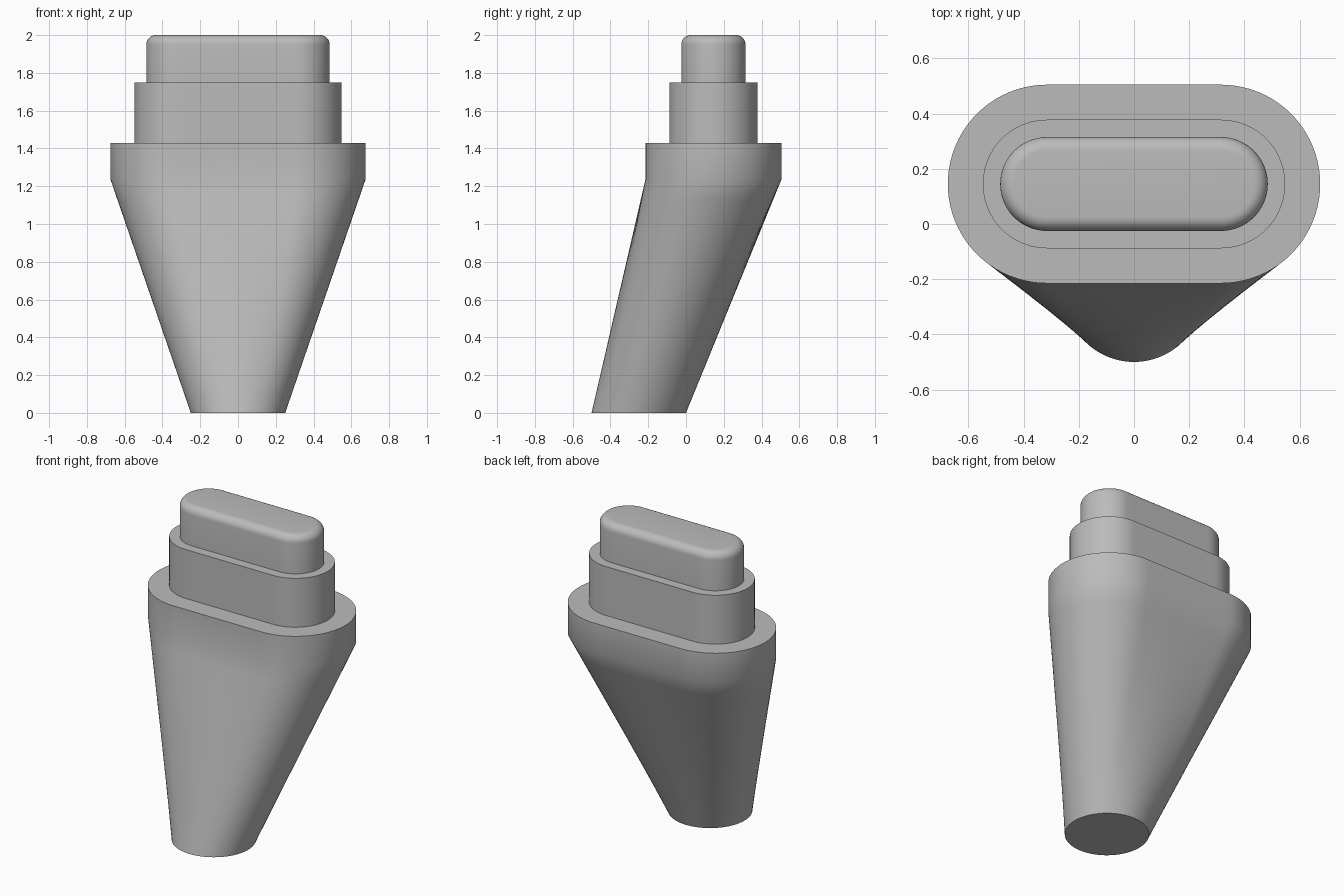
import bpy, bmesh
from math import sin, cos, pi, radians

old = bpy.data.objects.get("Cube")
if old:
    bpy.data.objects.remove(old)

grey = bpy.data.materials.new("plain_grey")
grey.use_nodes = True
grey.diffuse_color = (0.5, 0.5, 0.5, 1)
grey.node_tree.nodes["Principled BSDF"].inputs["Base Color"].default_value = (0.5, 0.5, 0.5, 1)

HALF = 0.315       # half length of the straight sides
CENTRE_Y = 0.145   # centre line of the upper slots
STRAIGHT, ARC = 16, 40


def slot(radius, z):
    """Ring of points round a slot, counter-clockwise from its front left end."""
    ring = []
    for side in (1, -1):
        for i in range(STRAIGHT):
            x = -HALF + 2 * HALF * i / STRAIGHT
            ring.append((side * x, CENTRE_Y - side * radius, z))
        for i in range(ARC):
            a = -pi / 2 + pi * i / ARC
            ring.append((side * (HALF + radius * cos(a)), CENTRE_Y + side * radius * sin(a), z))
    return ring


def foot_circle(radius, y, z, match):
    """Circle whose points follow the lengths along a slot of radius match."""
    steps = ([2 * HALF / STRAIGHT] * STRAIGHT + [pi * match / ARC] * ARC) * 2
    total = sum(steps)
    a = -pi / 2 - 2 * pi * HALF / total
    ring = []
    for step in steps:
        ring.append((radius * cos(a), y + radius * sin(a), z))
        a += 2 * pi * step / total
    return ring


def loft(name, rings):
    bm = bmesh.new()
    loops = [[bm.verts.new(p) for p in ring] for ring in rings]
    for low, high in zip(loops, loops[1:]):
        for i in range(len(low)):
            j = (i + 1) % len(low)
            bm.faces.new((low[i], low[j], high[j], high[i]))
    bm.faces.new(loops[-1])
    bm.faces.new(loops[0][::-1])
    mesh = bpy.data.meshes.new(name)
    bm.to_mesh(mesh)
    bm.free()
    mesh.materials.append(grey)
    obj = bpy.data.objects.new(name, mesh)
    bpy.context.collection.objects.link(obj)
    bpy.ops.object.select_all(action='DESELECT')
    obj.select_set(True)
    bpy.context.view_layer.objects.active = obj
    bpy.ops.object.shade_smooth_by_angle(angle=radians(35))
    return obj


# Leaning body: round foot blending into a wide slot rim
RIM, FOOT_TOP, RIM_TOP = 0.36, 1.235, 1.43
foot = foot_circle(0.25, -0.25, 0, RIM)
rim = slot(RIM, FOOT_TOP)
blend = []
for k in range(13):
    t = k / 12
    blend.append([[p + (q - p) * t for p, q in zip(a, b)] for a, b in zip(foot, rim)])
loft("tapered_body", blend + [slot(RIM, RIM_TOP)])

# Middle step
loft("middle_step", [slot(0.233, RIM_TOP), slot(0.233, 1.75)])

# Top block with a rounded upper edge
ROUND, TOP_RADIUS = 0.05, 0.17
edge = [slot(TOP_RADIUS - ROUND + ROUND * cos(a), 2 - ROUND + ROUND * sin(a))
        for a in (pi / 2 * k / 8 for k in range(9))]
loft("top_block", [slot(TOP_RADIUS, 1.75)] + edge)
